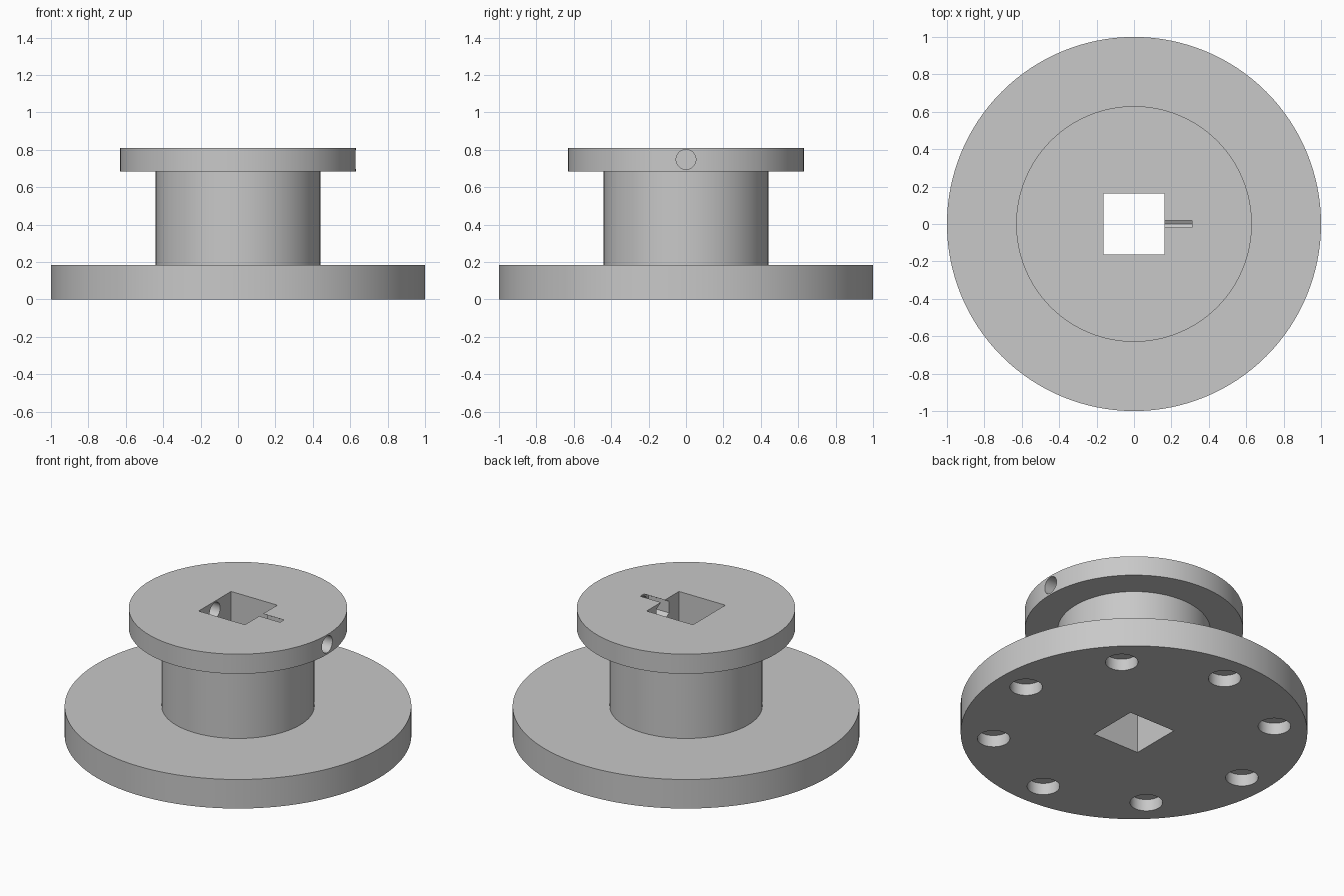
import bpy, bmesh
from math import pi, radians, cos, sin
from mathutils import Matrix

default = bpy.data.objects.get("Cube")
if default:
    bpy.data.objects.remove(default, do_unlink=True)

grey = bpy.data.materials.new("plain grey")
grey.use_nodes = True
grey.diffuse_color = (0.58, 0.58, 0.58, 1)
grey.node_tree.nodes["Principled BSDF"].inputs["Base Color"].default_value = grey.diffuse_color


def make_object(name, bm):
    bmesh.ops.recalc_face_normals(bm, faces=bm.faces)
    mesh = bpy.data.meshes.new(name)
    bm.to_mesh(mesh)
    bm.free()
    mesh.materials.append(grey)
    obj = bpy.data.objects.new(name, mesh)
    bpy.context.collection.objects.link(obj)
    return obj


def lathe(name, profile, steps):
    bm = bmesh.new()
    verts = [bm.verts.new((r, 0, z)) for r, z in profile]
    edges = [bm.edges.new(pair) for pair in zip(verts, verts[1:])]
    bmesh.ops.spin(bm, geom=verts + edges, cent=(0, 0, 0), axis=(0, 0, 1),
                   angle=2 * pi, steps=steps)
    bmesh.ops.remove_doubles(bm, verts=bm.verts, dist=0.0001)
    return make_object(name, bm)


def prism(name, radius, length, sides, matrix):
    bm = bmesh.new()
    bmesh.ops.create_cone(bm, cap_ends=True, segments=sides, radius1=radius,
                          radius2=radius, depth=length, matrix=matrix)
    return make_object(name, bm)


def x_prism(name, radius, x0, x1, sides, twist=0):
    matrix = (Matrix.Translation(((x0 + x1) / 2, 0, BORE_Z))
              @ Matrix.Rotation(twist, 4, "X") @ Matrix.Rotation(pi / 2, 4, "Y"))
    return prism(name, radius, x1 - x0, sides, matrix)


BORE_Z = 0.748

# Base disc, hub and upper flange in one turned body
body = lathe("flanged_hub", [(0, 0), (1, 0), (1, 0.185), (0.44, 0.185), (0.44, 0.685),
                             (0.63, 0.685), (0.63, 0.81), (0, 0.81)], 128)

# Square shaft hole through the full height
bm = bmesh.new()
bmesh.ops.create_cube(bm, size=1, matrix=Matrix.Translation((0, 0, 0.4))
                      @ Matrix.Diagonal((0.326, 0.326, 1.4, 1)))
cutters = [make_object("square_hole_cutter", bm)]

# Set-screw bore and its nut pocket, which breaks through the top as a slot
cutters.append(x_prism("screw_bore_cutter", 0.053, -0.3, 1.1, 48))
cutters.append(x_prism("nut_pocket_cutter", 0.073, 0.1, 0.31, 6, radians(30)))

# Ring of shallow sockets under the base
for i in range(8):
    a = i * pi / 4
    spot = Matrix.Translation((0.813 * cos(a), 0.813 * sin(a), 0))
    cutters.append(prism("socket_cutter", 0.094, 0.15, 48, spot))

bpy.ops.object.select_all(action="DESELECT")
bpy.context.view_layer.objects.active = body
body.select_set(True)
for cutter in cutters:
    cutter.hide_render = True
    mod = body.modifiers.new("cut", "BOOLEAN")
    mod.operation = "DIFFERENCE"
    mod.solver = "EXACT"
    mod.object = cutter
    bpy.ops.object.modifier_apply(modifier=mod.name)
    bpy.data.objects.remove(cutter, do_unlink=True)

bpy.ops.object.shade_smooth_by_angle(angle=radians(30))
